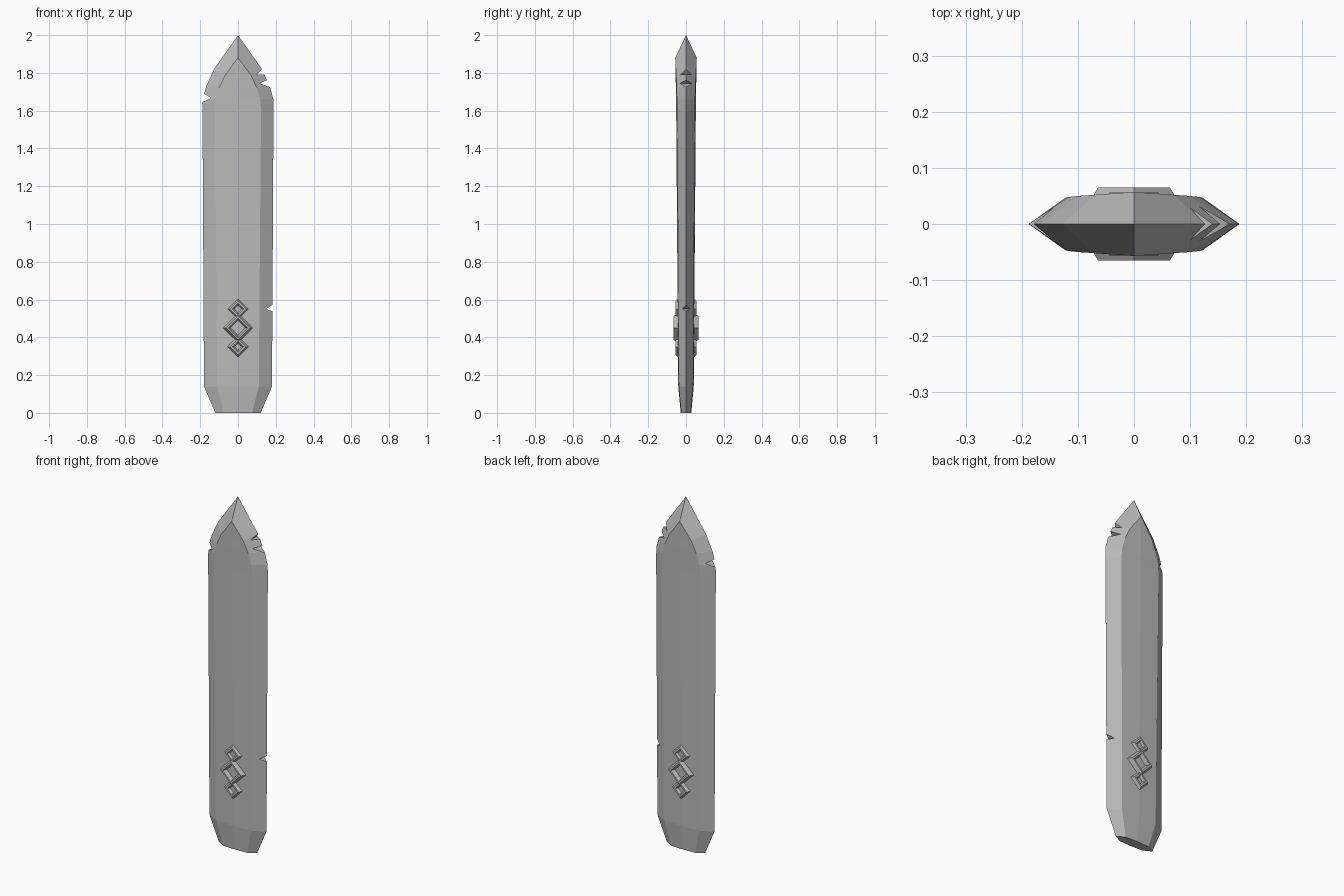
import bpy
import bmesh
from mathutils import Vector

cube = bpy.data.objects.get("Cube")
if cube:
    bpy.data.objects.remove(cube, do_unlink=True)

stone = bpy.data.materials.new("grey_stone")
stone.use_nodes = True
GREY = (0.5, 0.5, 0.5, 1)
stone.diffuse_color = GREY
stone.node_tree.nodes["Principled BSDF"].inputs["Base Color"].default_value = GREY


def make_object(name, bm):
    bmesh.ops.remove_doubles(bm, verts=bm.verts, dist=0.0005)
    bmesh.ops.recalc_face_normals(bm, faces=bm.faces)
    mesh = bpy.data.meshes.new(name)
    bm.to_mesh(mesh)
    bm.free()
    mesh.materials.append(stone)
    obj = bpy.data.objects.new(name, mesh)
    bpy.context.collection.objects.link(obj)
    return obj


def skin(bm, rings, close=False):
    """Join successive vertex loops with quads, or triangles where points meet."""
    pairs = list(zip(rings, rings[1:] + rings[:1])) if close else list(zip(rings, rings[1:]))
    for low, high in pairs:
        n = len(low)
        for i in range(n):
            j = (i + 1) % n
            corners = []
            for v in (low[i], low[j], high[j], high[i]):
                if all((v.co - c.co).length > 0.0005 for c in corners):
                    corners.append(v)
            if len(corners) > 2:
                bm.faces.new(corners)


# Blade: edge (x, z), shoulder ridge (x, z, y), centre crease (z, y)
stations = [
    ((.12, 0), (.075, 0, .025), (0, .028)),
    ((.18, .14), (.11, .14, .038), (.14, .041)),
    ((.188, 1.6), (.122, 1.6, .047), (1.6, .052)),
    ((.187, 1.66), (.117, 1.66, .048), (1.66, .053)),
    ((.168, 1.73), (.1, 1.72, .05), (1.73, .054)),
    ((.127, 1.82), (.07, 1.785, .052), (1.8, .055)),
    ((0, 2), (0, 1.88, .057), (1.88, .057)),
]
bm = bmesh.new()
rings = []
for (ex, ez), (rx, rz, ry), (cz, cy) in stations:
    loop = [(ex, 0, ez), (rx, ry, rz), (0, cy, cz), (-rx, ry, rz),
            (-ex, 0, ez), (-rx, -ry, rz), (0, -cy, cz), (rx, -ry, rz)]
    rings.append([bm.verts.new(p) for p in loop])
bm.faces.new(rings[0])
skin(bm, rings)
blade = make_object("blade", bm)

# Chips cut straight through the cutting edges: upper, inner and lower (x, z)
chips = [
    [(.22, .595), (.148, .55), (.22, .525)],
    [(-.22, 1.715), (-.143, 1.667), (-.22, 1.63)],
    [(.17, 1.87), (.1, 1.79), (.2, 1.795)],
    [(.22, 1.79), (.115, 1.745), (.22, 1.705)],
]
bm = bmesh.new()
for chip in chips:
    skin(bm, [[bm.verts.new((x, y, z)) for x, z in chip] for y in (-.1, .1)])
bmesh.ops.holes_fill(bm, edges=bm.edges)
cutter = make_object("chip_cutter", bm)
cutter.hide_render = True
cut = blade.modifiers.new("chips", "BOOLEAN")
cut.operation = "DIFFERENCE"
cut.solver = "EXACT"
cut.object = cutter
bpy.context.view_layer.objects.active = blade
bpy.ops.object.modifier_apply(modifier=cut.name)
bpy.data.objects.remove(cutter, do_unlink=True)


# Raised diamond frames on both faces
def diamond(name, z, radius, top, side):
    bm = bmesh.new()
    profile = [(radius, .036), (radius - .017, top), (radius - .03, top), (radius - .045, .036)]
    rings = []
    for r, y in profile:
        rings.append([bm.verts.new(Vector((dx * r, side * y, z + dz * r)))
                      for dx, dz in ((1, 0), (0, 1), (-1, 0), (0, -1))])
    skin(bm, rings, close=True)
    return make_object(name, bm)


for face, side in (("front", -1), ("back", 1)):
    diamond(face + "_upper_diamond", .55, .06, .056, side)
    diamond(face + "_middle_diamond", .45, .081, .065, side)
    diamond(face + "_lower_diamond", .35, .06, .056, side)
